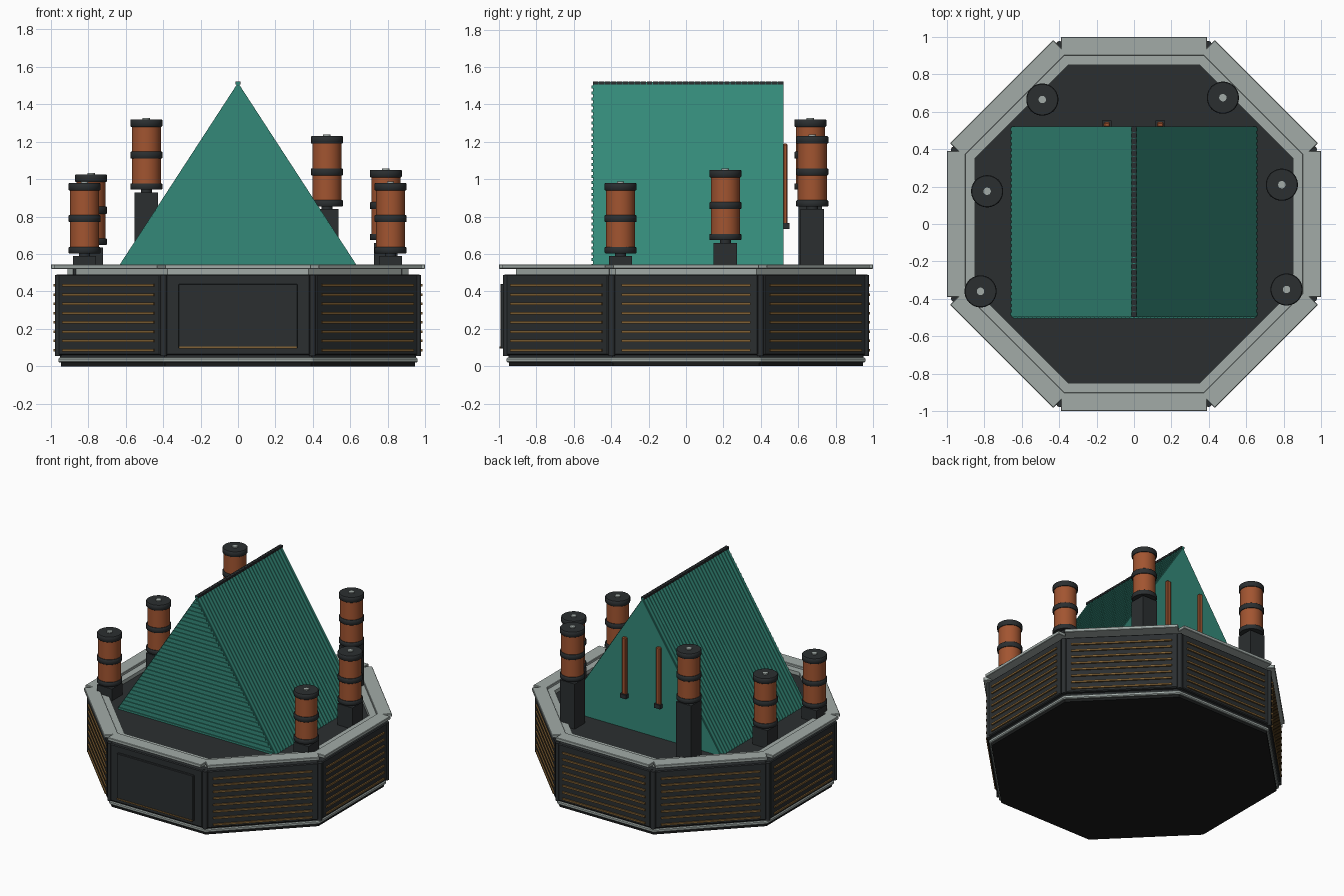
import bpy, bmesh
from math import cos, sin, pi, atan2, hypot, radians
from mathutils import Matrix, Vector

if "Cube" in bpy.data.objects:
    bpy.data.objects.remove(bpy.data.objects["Cube"])


def material(name, rgb):
    m = bpy.data.materials.new(name)
    m.diffuse_color = (*rgb, 1)
    m.use_nodes = True
    m.node_tree.nodes["Principled BSDF"].inputs["Base Color"].default_value = m.diffuse_color
    return m


DARK = material("charcoal", (0.024, 0.028, 0.030))
BLACK = material("black", (0.010, 0.011, 0.011))
GREY = material("pale_trim", (0.36, 0.41, 0.39))
TEAL = material("teal", (0.034, 0.25, 0.19))
COPPER = material("copper", (0.36, 0.09, 0.03))
GOLD = material("bronze", (0.22, 0.12, 0.035))


def finish(name, bm, mat, bevel=0.0, smooth=False):
    bmesh.ops.recalc_face_normals(bm, faces=bm.faces)
    me = bpy.data.meshes.new(name)
    bm.to_mesh(me)
    bm.free()
    me.materials.append(mat)
    ob = bpy.data.objects.new(name, me)
    bpy.context.collection.objects.link(ob)
    if smooth:
        for p in me.polygons:
            p.use_smooth = len(p.vertices) == 4
    if bevel:
        b = ob.modifiers.new("soft_edge", "BEVEL")
        b.width, b.segments = bevel, 1
    return ob


def boxes(name, parts, mat, xf=Matrix(), bevel=0.0):
    """Several boxes, each (centre, size), in one object."""
    bm = bmesh.new()
    for c, s in parts:
        bmesh.ops.create_cube(bm, size=1, matrix=xf @ Matrix.Translation(c) @ Matrix.Diagonal((*s, 1)))
    return finish(name, bm, mat, bevel)


def cylinder(name, x, y, z0, z1, r, mat, n=32, bevel=0.0):
    bm = bmesh.new()
    m = Matrix.Translation((x, y, (z0 + z1) / 2)) @ Matrix.Rotation(pi / n, 4, "Z")
    bmesh.ops.create_cone(bm, cap_ends=True, segments=n, radius1=r, radius2=r, depth=z1 - z0, matrix=m)
    return finish(name, bm, mat, bevel, smooth=n > 8)


def octagon(name, apothem, z0, z1, mat, bevel=0.0):
    return cylinder(name, 0, 0, z0, z1, apothem / cos(pi / 8), mat, 8, bevel)


def octagon_ring(name, a0, a1, z0, z1, mat):
    bm = bmesh.new()
    rows = []
    for k in range(8):
        t = (k + 0.5) * pi / 4
        rows.append([bm.verts.new((a / cos(pi / 8) * cos(t), a / cos(pi / 8) * sin(t), z))
                     for a, z in ((a0, z0), (a1, z0), (a1, z1), (a0, z1))])
    for k in range(8):
        p, q = rows[k], rows[(k + 1) % 8]
        for i in range(4):
            j = (i + 1) % 4
            bm.faces.new((p[i], p[j], q[j], q[i]))
    return finish(name, bm, mat)


# Octagonal base
octagon("base_plate", 0.945, 0.0, 0.025, BLACK)
octagon("lower_trim", 0.96, 0.02, 0.046, GREY, 0.006)
octagon("base_core", 0.95, 0.04, 0.49, DARK)
octagon("deck", 0.87, 0.48, 0.50, DARK)
octagon_ring("inner_rim", 0.85, 0.91, 0.485, 0.527, GREY)

# Eight sides: rim board, panel, corner post, louvres
for k in range(8):
    turn = Matrix.Rotation(k * pi / 4, 4, "Z")
    boxes(f"rim_board_{k}", [((0, -0.95, 0.533), (0.78, 0.10, 0.024))], GREY, turn, 0.003)
    boxes(f"side_panel_{k}", [((0, -0.95, 0.275), (0.77, 0.05, 0.43))], DARK, turn, 0.006)
    c = turn @ Vector((0.398, -0.96, 0))
    cylinder(f"corner_post_{k}", c.x, c.y, 0.055, 0.488, 0.018, DARK, 12)
    if k:
        boxes(f"louvres_{k}", [((0, -0.975, 0.086 + i * 0.0495), (0.69, 0.02, 0.013)) for i in range(8)],
              GOLD, turn)

# Plain plaque on the front
boxes("front_plaque", [((0, -0.98, 0.268), (0.635, 0.024, 0.345))], DARK, bevel=0.003)
boxes("plaque_strip", [((0, -0.99, 0.100), (0.63, 0.014, 0.01))], GOLD)

# Tent-shaped roof prism
APEX, FOOT, HALF, Y0, Y1 = 1.508, 0.49, 0.662, -0.498, 0.522
bm = bmesh.new()
ends = [[bm.verts.new(p) for p in ((-HALF, y, FOOT), (HALF, y, FOOT), (0, y, APEX))] for y in (Y0, Y1)]
bm.faces.new(ends[0])
bm.faces.new(ends[1])
for i in range(3):
    j = (i + 1) % 3
    bm.faces.new((ends[0][i], ends[0][j], ends[1][j], ends[1][i]))
finish("roof_body", bm, TEAL)

# Ribs running down both slopes
rise = APEX - FOOT
length, tilt = hypot(HALF, rise), atan2(rise, HALF)
count = 32
step = (Y1 - Y0) / count
for name, s in (("left", -1), ("right", 1)):
    slope = Matrix.Translation((s * HALF / 2, 0, (APEX + FOOT) / 2)) @ Matrix.Rotation(s * tilt, 4, "Y")
    boxes(f"roof_ribs_{name}", [((0, Y0 + (i + 0.5) * step, 0), (length, step * 0.5, 0.008))
                                for i in range(count)], TEAL, slope)

# Horizontal boards on the front gable
boards = []
for i in range(32):
    z = FOOT + (i + 0.5) * rise / 32
    boards.append(((0, Y0, z), (2 * HALF * (APEX - z - 0.008) / rise, 0.012, 0.016)))
boxes("gable_boards", boards, TEAL)

# Ridge cap in short segments
boxes("ridge_cap", [((0, Y0 + (i + 0.5) * step, 1.514), (0.026, step * 0.9, 0.016)) for i in range(count)], DARK)
boxes("ridge_bar", [((0, (Y0 + Y1) / 2, 1.512), (0.02, Y1 - Y0, 0.014))], TEAL)

# Copper pipes on the back gable
for name, x in (("left", -0.145), ("right", 0.14)):
    boxes(f"back_pipe_{name}", [((x, 0.531, 0.975), (0.034, 0.026, 0.43))], COPPER, bevel=0.006)
    boxes(f"back_pipe_foot_{name}", [((x, 0.537, 0.75), (0.05, 0.034, 0.03))], DARK)

# Copper canisters on pedestals: x, y, top height
towers = [(-0.49, 0.665, 1.32), (0.475, 0.675, 1.23), (-0.785, 0.175, 1.025),
          (0.79, 0.21, 1.05), (-0.82, -0.36, 0.98), (0.815, -0.35, 0.98)]
for i, (x, y, top) in enumerate(towers):
    base = top - 0.376
    boxes(f"pedestal_{i}", [((x, y, (0.49 + base - 0.014) / 2), (0.125, 0.125, base - 0.014 - 0.49))], DARK)
    cylinder(f"pedestal_neck_{i}", x, y, base - 0.03, base + 0.01, 0.03, DARK, 16)
    cylinder(f"canister_{i}", x, y, base + 0.01, top - 0.01, 0.078, COPPER)
    for part, z0, z1 in (("foot_band", 0, 0.034), ("middle_band", 0.166, 0.204), ("cap", 0.336, 0.376)):
        cylinder(f"canister_{part}_{i}", x, y, base + z0, base + z1, 0.086, DARK, bevel=0.004)
    cylinder(f"canister_pin_{i}", x, y, top - 0.005, top + 0.008, 0.02, GREY, 16)
